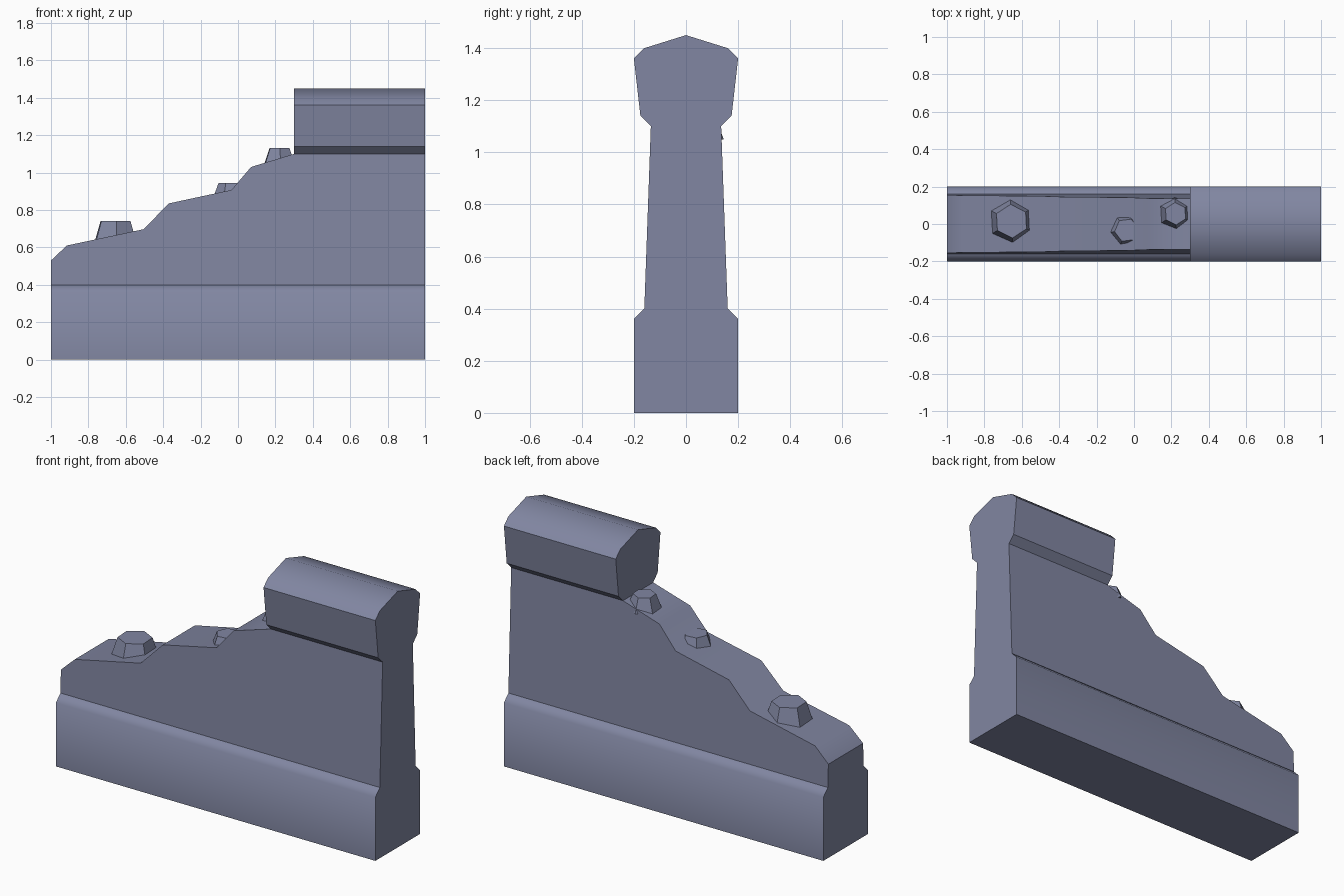
import bpy, bmesh, math

if "Cube" in bpy.data.objects:
    bpy.data.objects.remove(bpy.data.objects["Cube"])

stone = bpy.data.materials.new("blue_grey_stone")
stone.diffuse_color = (0.22, 0.24, 0.36, 1)
stone.use_nodes = True
stone.node_tree.nodes["Principled BSDF"].inputs["Base Color"].default_value = stone.diffuse_color


def make(name, bm, angle):
    bmesh.ops.recalc_face_normals(bm, faces=bm.faces[:])
    me = bpy.data.meshes.new(name)
    bm.to_mesh(me)
    bm.free()
    me.materials.append(stone)
    for p in me.polygons:
        p.use_smooth = True
    me.set_sharp_from_angle(angle=math.radians(angle))
    ob = bpy.data.objects.new(name, me)
    bpy.context.collection.objects.link(ob)
    return ob


def loft(name, ring_a, ring_b, angle):
    """Closed solid between two matching rings of points."""
    bm = bmesh.new()
    a = [bm.verts.new(p) for p in ring_a]
    b = [bm.verts.new(p) for p in ring_b]
    bm.faces.new(a)
    bm.faces.new(b[::-1])
    n = len(a)
    for i in range(n):
        j = (i + 1) % n
        bm.faces.new((a[i], b[i], b[j], a[j]))
    return make(name, bm, angle)


def beam(name, half, x0, x1, angle):
    """Half section (y, z), mirrored in y and run along x."""
    ring = half + [(-y, z) for y, z in reversed(half) if y > 0]
    loft(name, [(x0, y, z) for y, z in ring], [(x1, y, z) for y, z in ring], angle)


# Plinth along the full length
beam("base_plinth", [(0.2, 0), (0.2, 0.36), (0.16, 0.4)], -1, 1, 46)

# Coping on the intact end
beam("coping_cap", [(0.135, 1.1), (0.175, 1.14), (0.2, 1.36), (0.16, 1.4), (0, 1.45)],
     0.3, 1, 36)

# Tapered wall with a broken top edge
outline = [(-1, 0.4), (-1, 0.53), (-0.915, 0.61), (-0.505, 0.697), (-0.37, 0.835),
           (-0.035, 0.907), (0.07, 1.03), (0.3, 1.1), (1, 1.1), (1, 0.4)]


def half_width(z):
    return 0.16 - (z - 0.4) * 0.025 / 0.7


loft("broken_wall", [(x, -half_width(z), z) for x, z in outline],
     [(x, half_width(z), z) for x, z in outline], 46)


# Loose hexagonal stones lying on the broken edge
def stone_chunk(name, x, y, z0, z1, r0, r1, turn):
    def ring(r, z):
        return [(x + r * math.cos(math.radians(turn + 60 * i)),
                 y + r * math.sin(math.radians(turn + 60 * i)), z) for i in range(6)]
    loft(name, ring(r0, z0), ring(r1, z1), 30)


stone_chunk("large_stone", -0.655, 0.015, 0.62, 0.74, 0.128, 0.09, 33)
stone_chunk("middle_stone", -0.04, -0.033, 0.865, 0.945, 0.094, 0.064, 7)
stone_chunk("upper_stone", 0.222, 0.055, 1.05, 1.13, 0.09, 0.06, 33)
